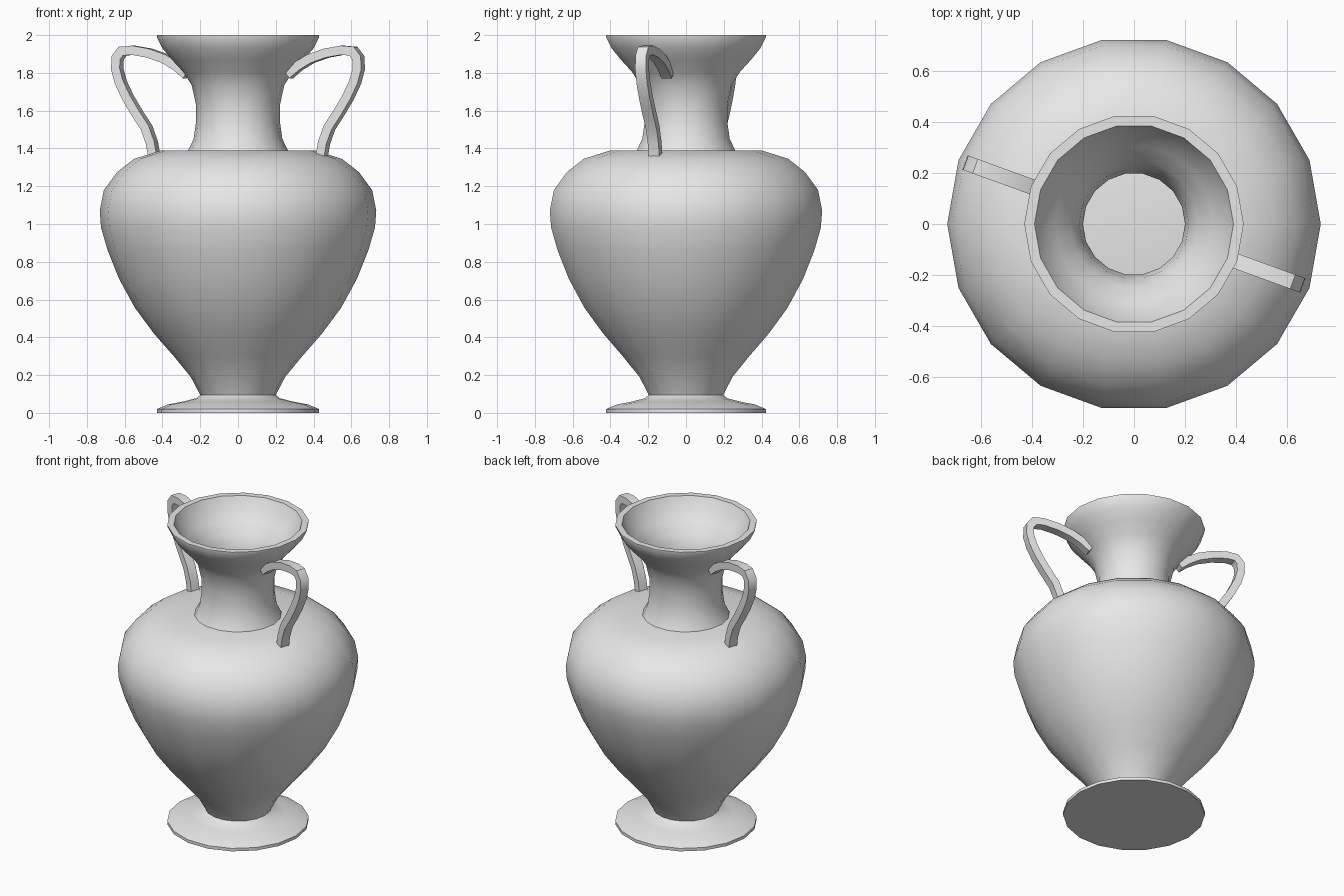
import bpy
import bmesh
from math import radians, tau
from mathutils import Vector

SIDES = 18

cube = bpy.data.objects.get("Cube")
if cube:
    bpy.data.objects.remove(cube, do_unlink=True)

# One plain clay colour
clay = bpy.data.materials.new("plain_clay_grey")
clay.use_nodes = True
clay.diffuse_color = (0.8, 0.8, 0.8, 1)
clay.node_tree.nodes["Principled BSDF"].inputs["Base Color"].default_value = (0.8, 0.8, 0.8, 1)


def finish(name, bm, angle=30):
    """Turn a bmesh into a smooth-shaded clay object."""
    bmesh.ops.recalc_face_normals(bm, faces=bm.faces)
    mesh = bpy.data.meshes.new(name)
    bm.to_mesh(mesh)
    bm.free()
    mesh.materials.append(clay)
    obj = bpy.data.objects.new(name, mesh)
    bpy.context.collection.objects.link(obj)
    bpy.ops.object.select_all(action="DESELECT")
    obj.select_set(True)
    bpy.context.view_layer.objects.active = obj
    bpy.ops.object.shade_smooth_by_angle(angle=radians(angle))
    return obj


def lathe(name, profile, closed=False):
    """Turn a (radius, height) profile around the z axis."""
    bm = bmesh.new()
    verts = [bm.verts.new((r, 0, z)) for r, z in profile]
    pairs = list(zip(verts, verts[1:]))
    if closed:
        pairs.append((verts[-1], verts[0]))
    edges = [bm.edges.new(p) for p in pairs]
    bmesh.ops.spin(bm, geom=verts + edges, cent=(0, 0, 0), axis=(0, 0, 1),
                   angle=tau, steps=SIDES)
    bmesh.ops.remove_doubles(bm, verts=bm.verts, dist=0.0005)
    return finish(name, bm)


def handle(name, path, half_thick, half_wide, turn):
    """Sweep a rectangular strap along a path in the xz plane."""
    points = [Vector((r, 0, z)) for r, z in path]
    bm = bmesh.new()
    rings = []
    for i, p in enumerate(points):
        before = (p - points[max(i - 1, 0)]).normalized()
        after = (points[min(i + 1, len(points) - 1)] - p).normalized()
        along = (before + after).normalized()
        side = Vector((along.z, 0, -along.x)) * half_thick
        # widen the strap at bends so its thickness stays even
        if before.length and after.length:
            side /= max(along.dot(after), 0.6)
        wide = Vector((0, half_wide, 0))
        rings.append([bm.verts.new(p + s * side + w * wide)
                      for s, w in ((1, 1), (1, -1), (-1, -1), (-1, 1))])
    for a, b in zip(rings, rings[1:]):
        for k in range(4):
            n = (k + 1) % 4
            bm.faces.new((a[k], a[n], b[n], b[k]))
    bm.faces.new(rings[0])
    bm.faces.new(rings[-1])
    obj = finish(name, bm, 40)
    obj.rotation_euler.z = radians(turn)
    return obj


# Spreading foot
lathe("foot", [(0, 0), (0.43, 0), (0.43, 0.02), (0.37, 0.045), (0.29, 0.06),
               (0.22, 0.078), (0.2, 0.095), (0, 0.095)])

# Round-shouldered body with a closed top
lathe("body", [(0, 0.09), (0.2, 0.095), (0.25, 0.19), (0.34, 0.3), (0.445, 0.42),
               (0.545, 0.555), (0.63, 0.71), (0.69, 0.86), (0.725, 0.98),
               (0.732, 1.07), (0.71, 1.18), (0.64, 1.275), (0.55, 1.345),
               (0.405, 1.39), (0, 1.39)])

# Flared hollow neck and rim
lathe("neck", [(0.267, 1.385), (0.235, 1.45), (0.222, 1.54), (0.222, 1.63),
               (0.245, 1.735), (0.29, 1.805), (0.35, 1.87), (0.4, 1.93), (0.43, 1.99),
               (0.43, 2), (0.39, 2), (0.36, 1.935), (0.31, 1.875), (0.25, 1.81),
               (0.215, 1.735), (0.2, 1.63), (0.2, 1.54), (0.208, 1.45),
               (0.23, 1.385)], closed=True)

# Pair of strap handles on opposite sides
strap = [(0.472, 1.36), (0.485, 1.43), (0.515, 1.51), (0.57, 1.59), (0.62, 1.67),
         (0.66, 1.75), (0.68, 1.82), (0.678, 1.88), (0.65, 1.915), (0.59, 1.92),
         (0.5, 1.905), (0.41, 1.875), (0.34, 1.835), (0.285, 1.79)]
for label, turn in (("left_handle", -20), ("right_handle", 160)):
    handle(label, strap, 0.024, 0.03, turn)
